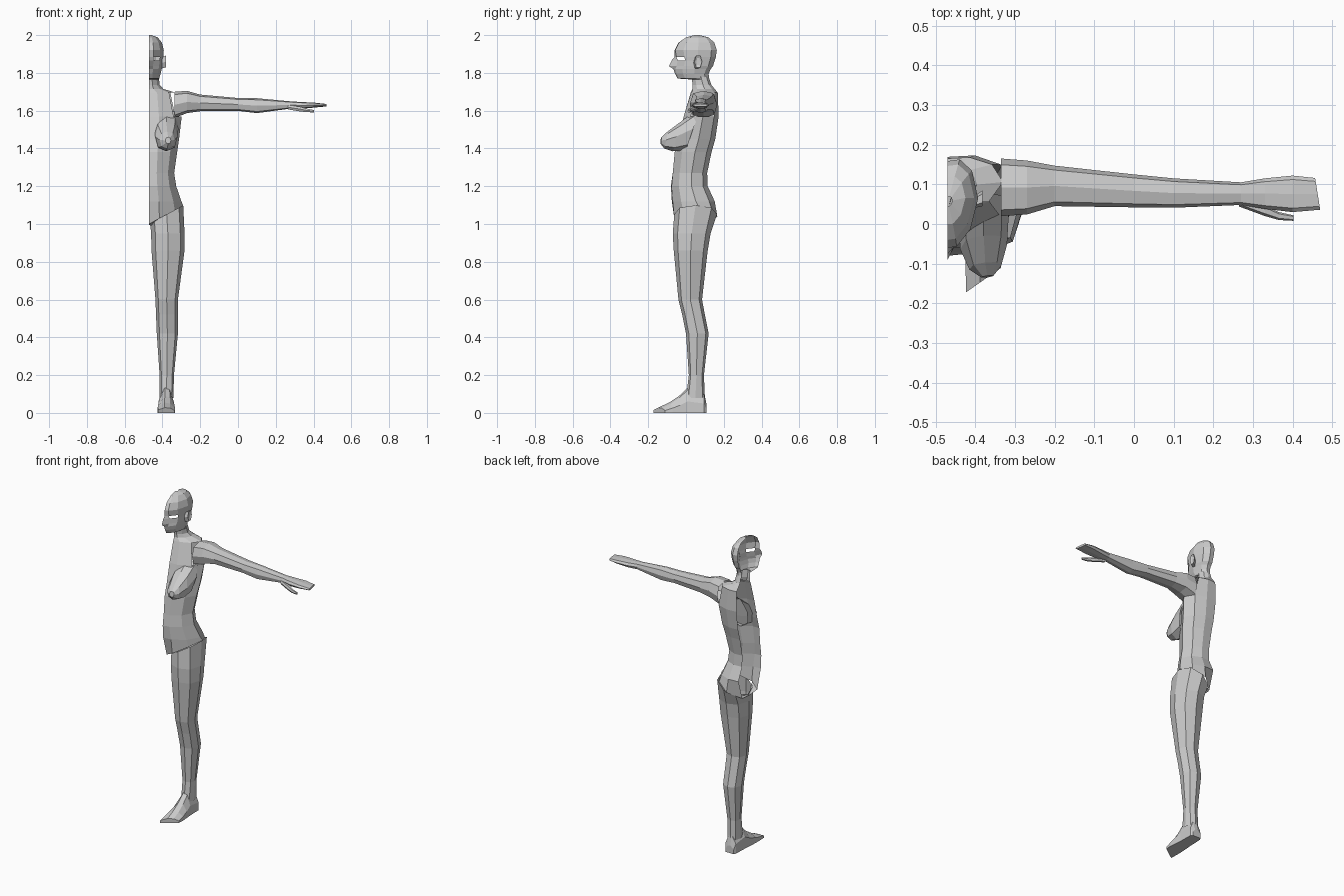
import bpy
from math import cos, sin, pi

CUT = -0.47  # open symmetry plane of the half figure


def loft(name, rings, closed=True, caps=(False, False), skip=()):
    """Skin a list of equal-length point rings; skip = (ring, column) holes."""
    n = len(rings[0])
    verts = [p for r in rings for p in r]
    faces = []
    for i in range(len(rings) - 1):
        for j in range(n if closed else n - 1):
            if (i, j) in skip:
                continue
            k = (j + 1) % n
            faces.append((i * n + j, i * n + k, (i + 1) * n + k, (i + 1) * n + j))
    if caps[0]:
        faces.append(tuple(range(n))[::-1])
    if caps[1]:
        faces.append(tuple(range((len(rings) - 1) * n, len(rings) * n)))
    me = bpy.data.meshes.new(name)
    me.from_pydata(verts, [], faces)
    me.update()
    ob = bpy.data.objects.new(name, me)
    bpy.context.collection.objects.link(ob)
    return ob


def half_ring(z, ym, yf, yb, w):
    """Open half section from front midline round the side to back midline."""
    d = yb - yf
    pts = [(0, ym), (.3, yf), (.75, yf + .2 * d), (1, yf + .55 * d),
           (.8, yb - .13 * d), (.4, yb), (0, yb - .02 * d)]
    return [(CUT + a * w, y, z) for a, y in pts]


def oval(a0, a1, b0, b1, n=8, power=.85):
    """Slightly squared oval filling the given 2D box."""
    out = []
    for i in range(n):
        c, s = cos(2 * pi * i / n), sin(2 * pi * i / n)
        c = abs(c) ** power * (1 if c > 0 else -1)
        s = abs(s) ** power * (1 if s > 0 else -1)
        out.append(((a0 + a1) / 2 + c * (a1 - a0) / 2, (b0 + b1) / 2 + s * (b1 - b0) / 2))
    return out


# Head: half loft with the nose on the midline and an open eye slot
head = [(1.765, .03, .03, .12, .052), (1.77, -.045, -.036, .122, .053),
        (1.795, -.058, -.05, .12, .06), (1.82, -.067, -.056, .13, .066),
        (1.836, -.09, -.05, .143, .07), (1.866, -.076, -.044, .152, .073),
        (1.884, -.06, -.05, .158, .075), (1.92, -.06, -.057, .163, .077),
        (1.96, -.04, -.037, .15, .067), (1.988, .0, .0, .12, .045),
        (2.0, .045, .045, .07, .012)]
loft("head", [half_ring(*h) for h in head], closed=False, skip={(5, 1)})

# Ear
ear = [(.04, .07, 1.82, 1.885, .066), (.045, .085, 1.825, 1.895, .088),
       (.055, .075, 1.84, 1.88, .082)]
loft("ear", [[(CUT + x, y, z) for y, z in oval(a, b, c, d, 6)] for a, b, c, d, x in ear],
     caps=(False, True))

# Torso: half loft from neck to hip, with an opening where the arm joins
torso = [(1.78, .03, .03, .12, .05), (1.735, .035, .035, .135, .056),
         (1.715, .035, .035, .152, .075), (1.695, .025, .03, .168, .14),
         (1.57, -.012, -.012, .173, .172), (1.45, -.04, -.04, .155, .158),
         (1.38, -.06, -.06, .135, .148), (1.27, -.07, -.07, .112, .132),
         (1.2, -.08, -.076, .115, .143), (1.12, -.075, -.07, .152, .17)]
rings = [half_ring(*t) for t in torso]
hip = half_ring(0, -.04, -.062, .166, .18)
hip[-1] = (CUT, .11, 0)
rings.append([(x, y, 1.0 + .55 * (x - CUT)) for x, y, z in hip])
loft("torso", rings, closed=False, skip={(3, 2), (3, 3)})

# Crotch strip along the midline
loft("crotch", [[(CUT, -.04, 1.0), (CUT, .03, .995), (CUT, .11, 1.0)],
                [(CUT + .05, -.06, 1.03), (CUT + .01, .03, .99), (CUT + .06, .14, 1.03)]],
     closed=False)

# Breast: tapering rings leaning down to the tip
breast = [(.025, .155, 1.39, 1.62, .0), (.032, .15, 1.385, 1.54, -.07),
          (.055, .135, 1.4, 1.49, -.115), (.085, .115, 1.425, 1.46, -.135)]
loft("breast", [[(CUT + x, y + .045 * max(0, (z - 1.45) / .1) + .25 * max(0, x - .1), z)
                 for x, z in oval(a, b, c, d)] for a, b, c, d, y in breast],
     caps=(False, True))

# Leg: closed loft, the top ring slants up to the outside of the hip
leg = [(None, .005, .18, -.062, .164), (.95, .01, .187, -.07, .13),
       (.86, .012, .187, -.065, .115), (.6, .033, .152, -.04, .085),
       (.52, .036, .152, -.02, .1), (.42, .04, .152, .0, .12),
       (.2, .055, .131, .015, .095), (.08, .054, .128, .0, .1)]
loft("leg", [[(CUT + x, y, 1.0 + .55 * x if z is None else z) for x, y in oval(*b)]
             for z, *b in leg])

# Foot: flat-soled sections running from heel to slanted toes
foot = [(.108, .062, .118, .05, 0), (.095, .055, .128, .11, 0), (.01, .052, .13, .135, 0),
        (-.04, .048, .134, .09, .1), (-.1, .045, .137, .055, .3), (-.172, .047, .135, .028, .7)]
sections = []
for y, a, b, h, slant in foot:
    w = b - a
    prof = [(0, 0), (1, 0), (1, .45), (.72, .9), (.4, 1), (0, .55)]
    sections.append([(CUT + a + u * w, y + slant * u * w, v * h) for u, v in prof])
loft("foot", sections, caps=(True, True))

# Arm and mitten hand: sections along x
arm = [(-.335, .02, .165, 1.562, 1.7), (-.27, .024, .16, 1.587, 1.705),
       (-.2, .045, .147, 1.597, 1.685), (0, .042, .125, 1.599, 1.667),
       (.1, .041, .115, 1.587, 1.666), (.27, .048, .105, 1.61, 1.65),
       (.33, .038, .115, 1.61, 1.646), (.4, .03, .122, 1.616, 1.643),
       (.463, .036, .116, 1.622, 1.636)]
loft("arm_and_hand", [[(x - (.16 * (y - .076) if x > .45 else 0), y, z)
                       for y, z in oval(*b, power=.7)] for x, *b in arm], caps=(False, True))

# Thumb
thumb = [(.265, .044, .07, 1.605, 1.632), (.33, .02, .048, 1.594, 1.622),
         (.365, .01, .03, 1.591, 1.612), (.402, .008, .022, 1.59, 1.604)]
loft("thumb", [[(x, y, z) for y, z in oval(*b, n=6)] for x, *b in thumb], caps=(False, True))
